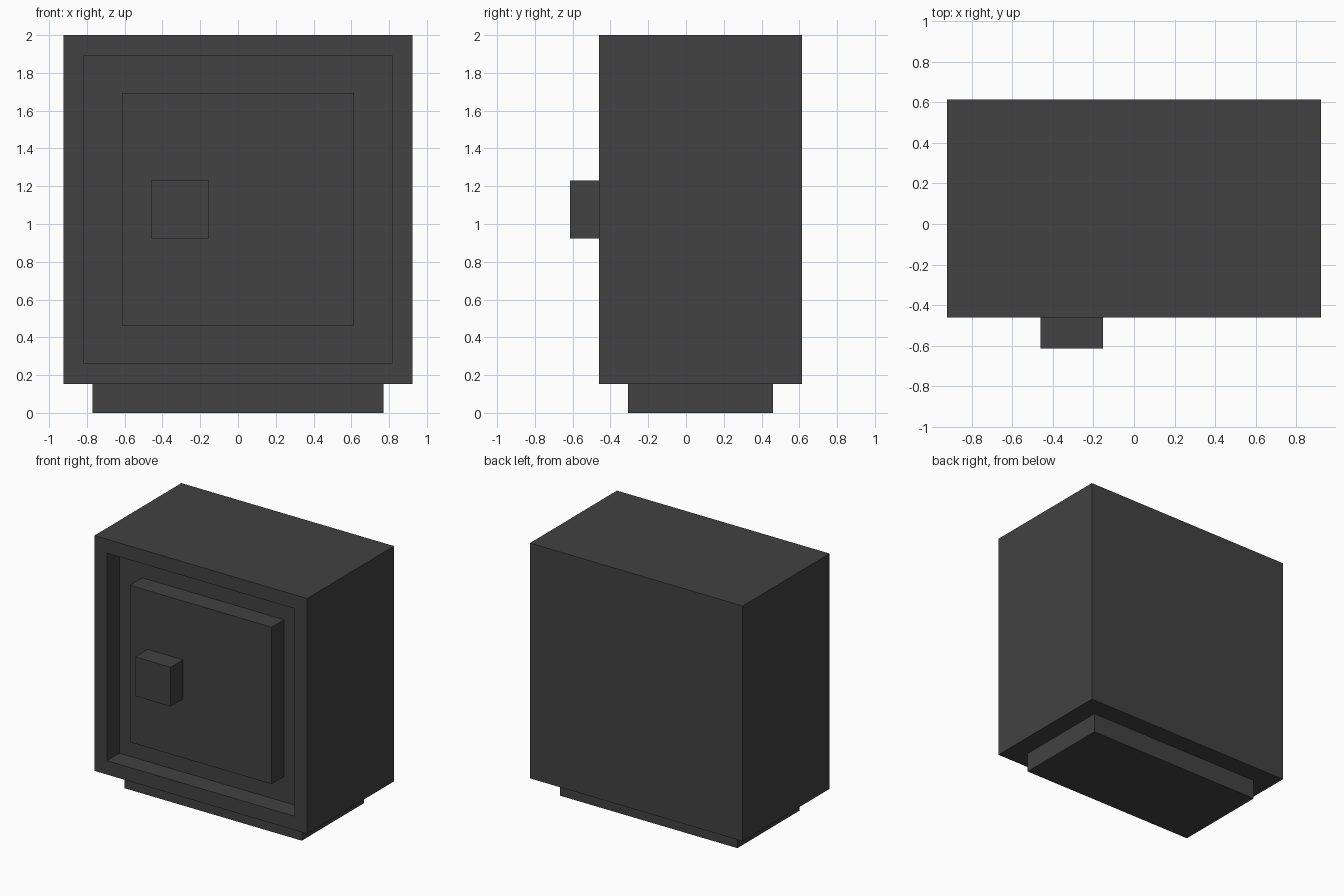
import bpy
import bmesh
from mathutils import Vector

cube = bpy.data.objects.get("Cube")
if cube:
    bpy.data.objects.remove(cube, do_unlink=True)

U = 2 / 13  # one grid step; the safe is 13 steps tall

# Single dark metal colour
metal = bpy.data.materials.new("dark_grey_metal")
metal.use_nodes = True
colour = (0.054, 0.054, 0.054, 1)
metal.diffuse_color = colour
metal.node_tree.nodes["Principled BSDF"].inputs["Base Color"].default_value = colour


def box(name, low, high, recess=0):
    """Box between two corners in steps, with an optional recess in its front."""
    low, high = Vector(low) * U, Vector(high) * U
    bm = bmesh.new()
    bmesh.ops.create_cube(bm, size=1)
    for v in bm.verts:
        v.co = [(l + h) / 2 + c * (h - l) for l, h, c in zip(low, high, v.co)]
    bm.normal_update()
    if recess:
        front = [f for f in bm.faces if f.normal.y < -0.9]
        # Frame around the opening, then the pocket walls
        bmesh.ops.inset_region(bm, faces=front, thickness=recess * U)
        pocket = bmesh.ops.extrude_discrete_faces(bm, faces=front)["faces"]
        verts = {v for f in pocket for v in f.verts}
        bmesh.ops.translate(bm, verts=list(verts), vec=(0, recess * U, 0))
        bmesh.ops.recalc_face_normals(bm, faces=bm.faces)
    mesh = bpy.data.meshes.new(name)
    bm.to_mesh(mesh)
    bm.free()
    mesh.materials.append(metal)
    obj = bpy.data.objects.new(name, mesh)
    bpy.context.collection.objects.link(obj)
    return obj


box("base", (-5, -2, 0), (5, 3, 1))
box("safe_body", (-6, -3, 1), (6, 4, 13), recess=1)
box("door", (-4, -3, 3), (4, -2, 11))
box("door_knob", (-3, -4, 6), (-1, -3, 8))
